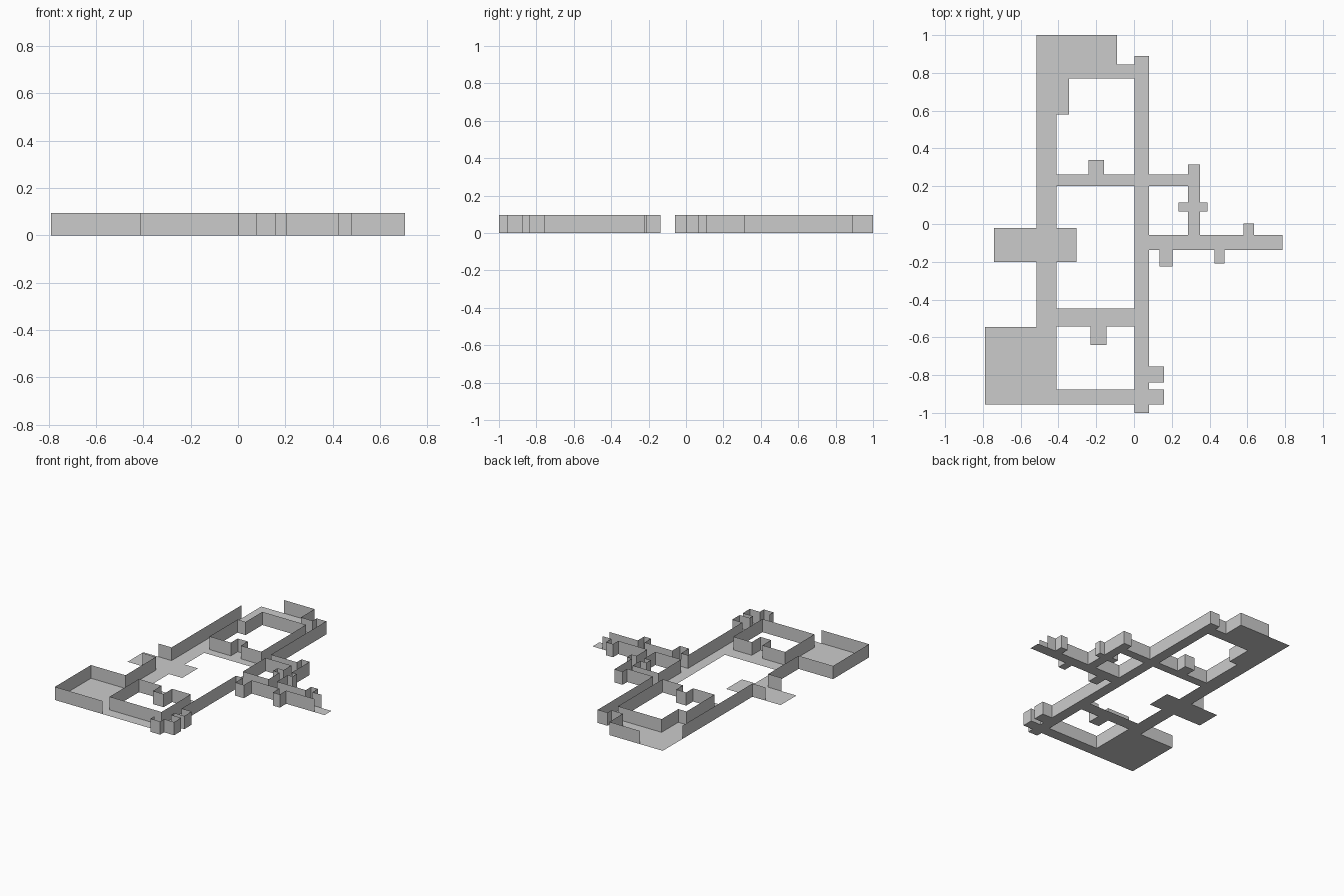
import bpy, bmesh
from mathutils import Vector

if "Cube" in bpy.data.objects:
    bpy.data.objects.remove(bpy.data.objects["Cube"])

HEIGHT = 0.095

# Floor areas as (x0, x1, y0, y1)
FLOORS = {
    "back_room": [(-0.515, -0.09, 0.77, 1.0), (-0.515, -0.345, 0.58, 0.77), (-0.09, 0.003, 0.77, 0.845)],
    "left_corridor": [(-0.515, -0.41, -0.02, 0.58), (-0.515, -0.41, -0.545, -0.2)],
    "left_hall": [(-0.74, -0.305, -0.2, -0.02)],
    "front_left_room": [(-0.79, -0.41, -0.955, -0.545)],
    "front_corridor": [(-0.41, 0.003, -0.955, -0.875)],
    "main_corridor": [(0.003, 0.08, -1.0, 0.89)],
    "main_alcoves": [(0.08, 0.16, -0.955, -0.875), (0.08, 0.16, -0.84, -0.755)],
    "back_link": [(-0.41, 0.003, 0.2, 0.262), (-0.24, -0.16, 0.262, 0.34)],
    "front_link": [(-0.41, 0.003, -0.542, -0.447), (-0.23, -0.145, -0.64, -0.542)],
    "side_link": [(0.08, 0.285, 0.2, 0.262)],
    "side_corridor": [(0.285, 0.35, -0.058, 0.315), (0.235, 0.285, 0.065, 0.113), (0.35, 0.39, 0.065, 0.113)],
    "right_corridor": [(0.08, 0.785, -0.137, -0.058)],
    "right_alcoves": [(0.58, 0.635, -0.058, 0.003), (0.135, 0.205, -0.225, -0.137), (0.425, 0.48, -0.21, -0.137)],
}

# Stretches of the outline that have no wall
OPEN = [
    (-0.42, 0.01, -0.45, 0.205),      # around the middle courtyard
    (-0.75, -0.62, -0.21, -0.01),     # left hall end
    (-0.53, -0.333, 0.775, 1.01),     # back room corner
    (-0.41, 0.003, -0.96, -0.95),     # front corridor side
    (0.705, 0.8, -0.14, -0.05),       # right corridor end
]
RECTS = [r for group in FLOORS.values() for r in group]


def inside(rects, x, y):
    return any(a <= x <= b and c <= y <= d for a, b, c, d in rects)


def finish(name, bm):
    bmesh.ops.remove_doubles(bm, verts=bm.verts, dist=0.0001)
    mesh = bpy.data.meshes.new(name)
    bm.to_mesh(mesh)
    bm.free()
    obj = bpy.data.objects.new(name, mesh)
    bpy.context.collection.objects.link(obj)


def quad(bm, *pts):
    bm.faces.new([bm.verts.new(p) for p in pts])


# Floors
for name, rects in FLOORS.items():
    bm = bmesh.new()
    for a, b, c, d in rects:
        quad(bm, (a, c, 0), (b, c, 0), (b, d, 0), (a, d, 0))
    finish(name + "_floor", bm)

# Walls: stand a panel on every outline edge between floor and void
xs = sorted({v for r in RECTS + OPEN for v in r[:2]})
ys = sorted({v for r in RECTS + OPEN for v in r[2:]})
cells = {(i, j) for i in range(len(xs) - 1) for j in range(len(ys) - 1)
         if inside(RECTS, (xs[i] + xs[i + 1]) / 2, (ys[j] + ys[j + 1]) / 2)}
up = Vector((0, 0, HEIGHT))
bm = bmesh.new()
for i, j in sorted(cells):
    c = [Vector((xs[i + u], ys[j + v], 0)) for u, v in ((0, 0), (1, 0), (1, 1), (0, 1))]
    for k, (du, dv) in enumerate(((0, -1), (1, 0), (0, 1), (-1, 0))):
        p, q = c[k], c[(k + 1) % 4]
        mid = (p + q) / 2
        if (i + du, j + dv) not in cells and not inside(OPEN, mid.x, mid.y):
            quad(bm, p, q, q + up, p + up)
bmesh.ops.remove_doubles(bm, verts=bm.verts, dist=0.0001)
bmesh.ops.dissolve_limit(bm, angle_limit=0.02, verts=bm.verts, edges=bm.edges)
finish("walls", bm)
